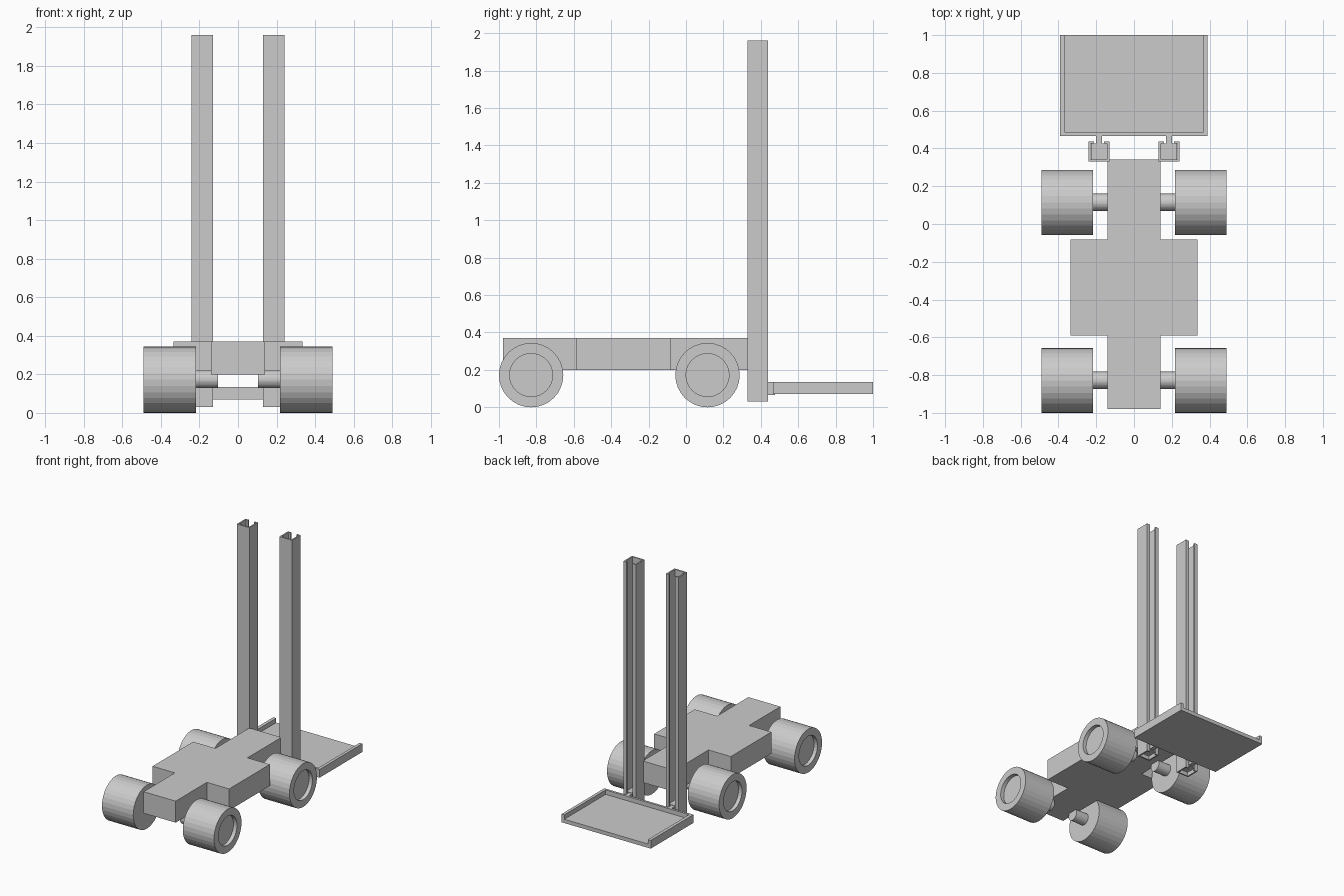
import bpy, bmesh, math
from mathutils import Vector

if "Cube" in bpy.data.objects:
    bpy.data.objects.remove(bpy.data.objects["Cube"])

grey = bpy.data.materials.new("light_grey")
grey.diffuse_color = (0.6, 0.6, 0.6, 1)
grey.use_nodes = True
grey.node_tree.nodes["Principled BSDF"].inputs["Base Color"].default_value = grey.diffuse_color


def finish(name, bm):
    bmesh.ops.recalc_face_normals(bm, faces=bm.faces)
    mesh = bpy.data.meshes.new(name)
    bm.to_mesh(mesh)
    bm.free()
    mesh.materials.append(grey)
    obj = bpy.data.objects.new(name, mesh)
    bpy.context.collection.objects.link(obj)
    return obj


def prism(name, outline, z0, z1):
    """Extrude an x-y outline from z0 to z1."""
    bm = bmesh.new()
    face = bm.faces.new([bm.verts.new((x, y, z0)) for x, y in outline])
    top = bmesh.ops.extrude_face_region(bm, geom=[face])
    verts = [v for v in top["geom"] if isinstance(v, bmesh.types.BMVert)]
    bmesh.ops.translate(bm, verts=verts, vec=(0, 0, z1 - z0))
    return finish(name, bm)


def box(name, x0, x1, y0, y1, z0, z1):
    return prism(name, [(x0, y0), (x1, y0), (x1, y1), (x0, y1)], z0, z1)


def lathe(name, profile, y, z, sides=32):
    """Spin (x, radius) points about an axis along x, capping both ends."""
    bm = bmesh.new()
    rings = []
    for x, r in profile:
        rings.append([bm.verts.new((x, y + r * math.sin(2 * math.pi * i / sides),
                                    z + r * math.cos(2 * math.pi * i / sides)))
                      for i in range(sides)])
    for a, b in zip(rings, rings[1:]):
        for i in range(sides):
            j = (i + 1) % sides
            bm.faces.new((a[i], a[j], b[j], b[i]))
    bm.faces.new(rings[0])
    bm.faces.new(rings[-1])
    return finish(name, bm)


# Cross-shaped chassis
half = [(0.14, -0.979), (0.14, -0.589), (0.335, -0.589),
        (0.335, -0.081), (0.14, -0.081), (0.14, 0.342)]
prism("chassis", half + [(-x, y) for x, y in reversed(half)], 0.2, 0.37)

# Wheels with a recessed outer face, and their stub axles
R = 0.172
for side, s in (("left", -1), ("right", 1)):
    for end, y in (("front", -0.828), ("rear", 0.115)):
        lathe(f"{end}_{side}_wheel",
              [(s * 0.217, R), (s * 0.49, R), (s * 0.49, 0.115), (s * 0.46, 0.115)], y, R)
        lathe(f"{end}_{side}_axle", [(s * 0.105, 0.046), (s * 0.23, 0.046)], y, R + 0.002)

# Mast channels, open towards the platform, with sliding carriage blocks
Y0, Y1, W, T, GAP = 0.33, 0.438, 0.055, 0.011, 0.026
for side, cx in (("left", -0.186), ("right", 0.186)):
    arm = [(W, Y0), (W, Y1), (GAP, Y1), (GAP, Y1 - T), (W - T, Y1 - T), (W - T, Y0 + T)]
    outline = arm + [(-x, y) for x, y in reversed(arm)]
    prism(f"{side}_mast", [(cx + x, y) for x, y in outline], 0.03, 1.96)
    box(f"{side}_carriage_block", cx - 0.042, cx + 0.042, Y0 + 0.012, Y1 - 0.013, 0.06, 0.138)
    box(f"{side}_carriage_neck", cx - 0.016, cx + 0.016, Y1 - 0.014, 0.475, 0.065, 0.135)

# Platform tray with a raised rim on three sides
box("platform_floor", -0.392, 0.388, 0.466, 1.0, 0.07, 0.1)
rim = [(-0.392, 1.0), (-0.392, 0.466), (0.388, 0.466), (0.388, 1.0),
       (0.364, 1.0), (0.364, 0.484), (-0.366, 0.484), (-0.366, 1.0)]
prism("platform_rim", rim, 0.1, 0.135)
